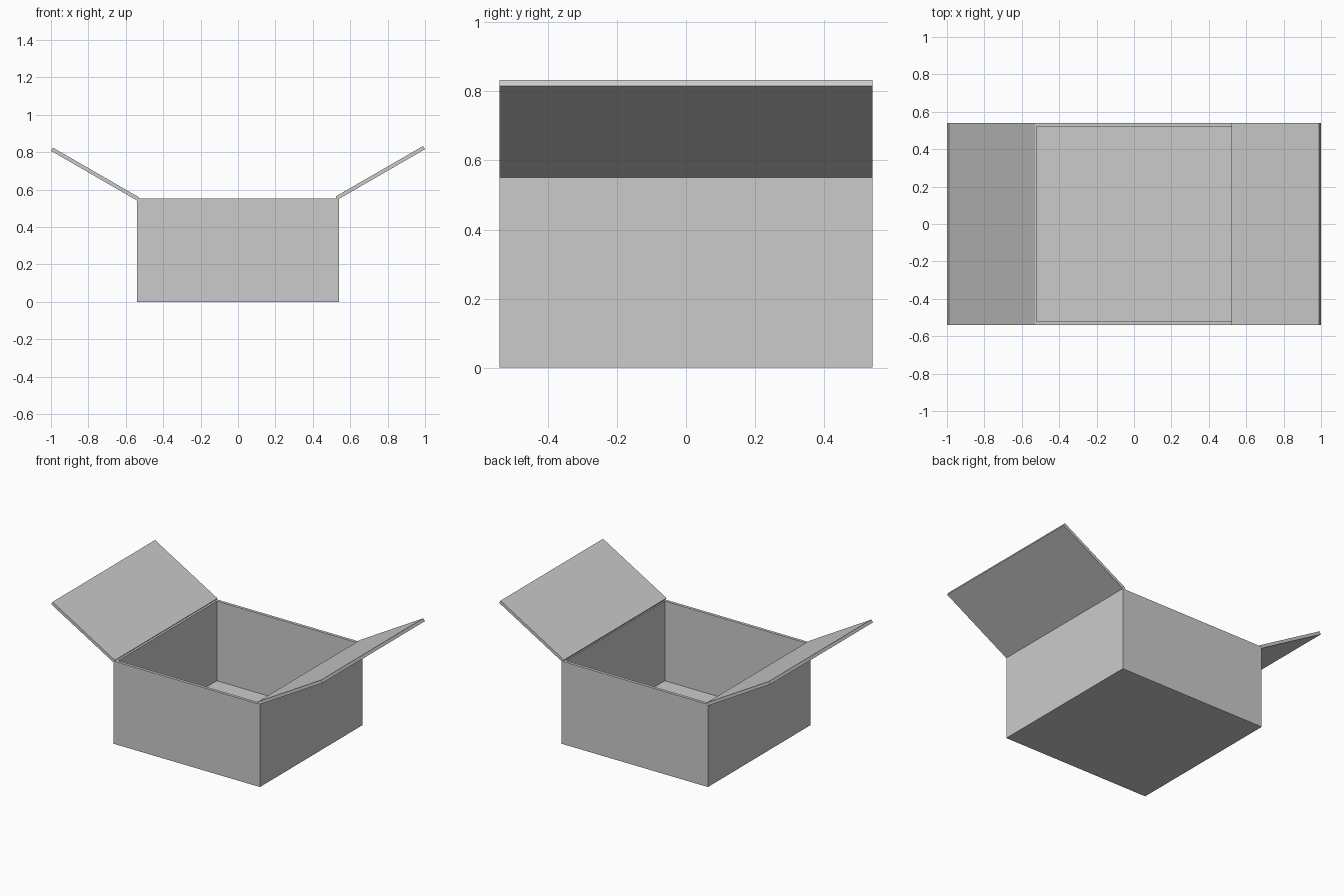
import bpy
from math import radians, cos, sin

if "Cube" in bpy.data.objects:
    bpy.data.objects.remove(bpy.data.objects["Cube"])

H, W, T = 0.551, 0.54, 0.02      # wall height, half width, board thickness


def board(name, size, loc, tilt=0.0):
    """Flat cardboard panel, optionally tilted about the y axis."""
    bpy.ops.mesh.primitive_cube_add(size=1, location=loc)
    ob = bpy.context.object
    ob.name = name
    ob.scale = size
    bpy.ops.object.transform_apply(location=False, rotation=False, scale=True)
    ob.rotation_euler[1] = tilt
    return ob


# Floor
board("floor", (2 * W, 2 * W, T), (0, 0, T / 2))

# Walls: front and back run full width, sides fit between them
for s, y_name, x_name in ((-1, "front_wall", "left_wall"), (1, "back_wall", "right_wall")):
    board(y_name, (2 * W, T, H), (0, s * (W - T / 2), H / 2))
    board(x_name, (T, 2 * (W - T), H), (s * (W - T / 2), 0, H / 2))

# Open side flaps, raised 30 degrees outward
a = radians(30)
length = 0.54
for name, s, top_x, top_z in (("left_flap", -1, 0.53, 0.559), ("right_flap", 1, 0.522, 0.563)):
    L = length - 0.009 if s < 0 else length
    # centre = top hinge edge + half the length along the slope - half thickness
    cx = top_x + L / 2 * cos(a) + T / 2 * sin(a)
    cz = top_z + L / 2 * sin(a) - T / 2 * cos(a)
    board(name, (L, 2 * W, T), (s * cx, 0, cz), -s * a)
